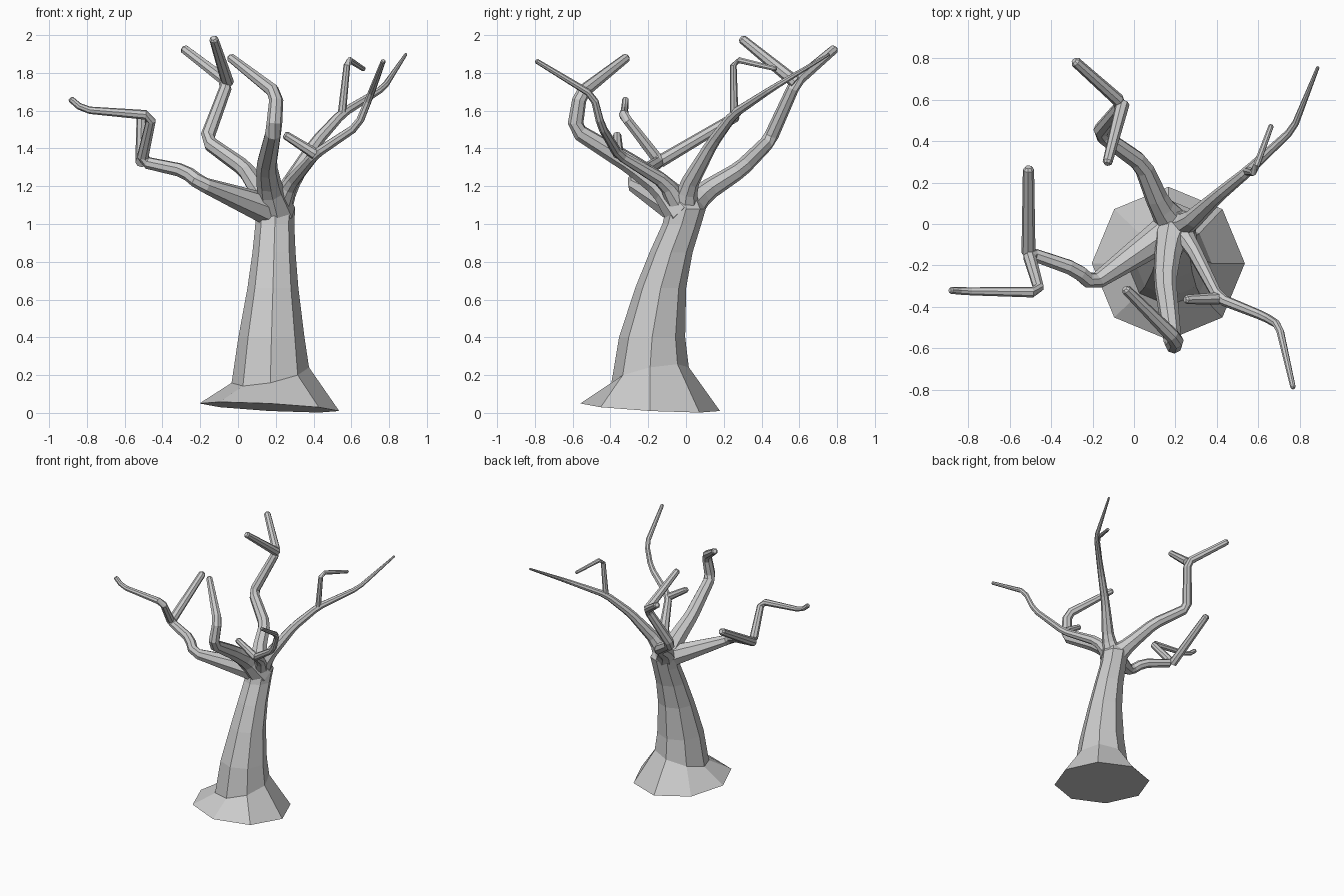
import bpy, bmesh, math
from mathutils import Vector

if "Cube" in bpy.data.objects:
    bpy.data.objects.remove(bpy.data.objects["Cube"])

SIDES = 8
HUB = (0.2, -0.01, 1.06)  # crown point where all limbs meet


def octagon(center, u, v, r):
    angles = [math.tau * k / SIDES for k in range(SIDES)]
    return [center + r * (u * math.cos(a) + v * math.sin(a)) for a in angles]


def skin_rings(name, rings):
    """Join octagonal rings into a closed, flat-shaded tube."""
    bm = bmesh.new()
    loops = [[bm.verts.new(p) for p in ring] for ring in rings]
    for a, b in zip(loops, loops[1:]):
        for i in range(SIDES):
            j = (i + 1) % SIDES
            bm.faces.new((a[i], a[j], b[j], b[i]))
    bm.faces.new(loops[0][::-1])
    bm.faces.new(loops[-1])
    bmesh.ops.recalc_face_normals(bm, faces=bm.faces)
    mesh = bpy.data.meshes.new(name)
    bm.to_mesh(mesh)
    bm.free()
    bpy.context.collection.objects.link(bpy.data.objects.new(name, mesh))


def trunk(profile, tilts):
    """Height/radius profile along a line that leans back more with height."""
    rings = []
    for i, (z, r) in enumerate(profile):
        lean = max(0, (z - 0.2) / 0.85) ** 2
        center = Vector((0.165 + 0.03 * z, 0.19 * (min(lean, 1) - 1), z))
        tilt = tilts[i] if i < len(tilts) else 0
        rings.append(octagon(center, Vector((1, 0, tilt)), Vector((0, 1, tilt)), r))
    skin_rings("trunk", rings)


def branch(name, start, r0, r1, nodes, flare=0.0):
    """Sweep an octagon tapering r0 to r1, flared at the root, corners cut."""
    pts = [Vector(start)] + [Vector(n) for n in nodes]
    # cut each bend into two rings, and chamfer the tip
    path = [pts[0]]
    for a, p, b in zip(pts, pts[1:], pts[2:]):
        for q in (a, b):
            path.append(p + (q - p).normalized() * min(0.035, (q - p).length * 0.3))
    path += [pts[-1] + (pts[-2] - pts[-1]).normalized() * r1 * 0.5, pts[-1]]
    # arc length drives the taper
    dist = [0.0]
    for a, b in zip(path, path[1:]):
        dist.append(dist[-1] + (b - a).length)
    rings, side = [], None
    for i, p in enumerate(path):
        t = (path[min(i + 1, len(path) - 1)] - path[max(i - 1, 0)]).normalized()
        side = side or t.orthogonal()
        side = (side - t * side.dot(t)).normalized()
        r = r0 + (r1 - r0) * dist[i] / dist[-1] + flare * math.exp(-dist[i] / 0.12)
        if i == len(path) - 1:
            r *= 0.6
        rings.append(octagon(p, side, t.cross(side), r))
    skin_rings(name, rings)
    return pts


def limb(name, r0, r1, *nodes):
    return branch(name, HUB, r0, r1, nodes, flare=0.04)


# Flared trunk with a slightly tilted foot
trunk([(0.03, 0.37), (0.2, 0.205), (0.4, 0.175), (0.66, 0.135),
       (0.85, 0.114), (1.0, 0.103), (1.08, 0.105), (1.16, 0.06)],
      [-0.054, 0.2])

# Back limb, forked at its top
back = limb("back_limb", 0.052, 0.025, (0.12, 0.1, 1.17), (0.04, 0.29, 1.29),
            (-0.17, 0.44, 1.44), (-0.055, 0.58, 1.75), (-0.29, 0.79, 1.93))
branch("back_twig", back[4], 0.034, 0.024, [(-0.13, 0.29, 1.985)])

# Right back limb with a bent twig
right_back = limb("right_back_limb", 0.044, 0.008, (0.27, 0.01, 1.2),
                  (0.41, 0.14, 1.43), (0.55, 0.255, 1.585),
                  (0.77, 0.46, 1.72), (0.89, 0.76, 1.9))
branch("right_back_twig", right_back[3], 0.022, 0.013,
       [(0.58, 0.25, 1.875), (0.665, 0.48, 1.82)])

# Right front limb with a short spur
right_front = limb("right_front_limb", 0.036, 0.013, (0.28, -0.11, 1.22),
                   (0.41, -0.36, 1.37), (0.635, -0.45, 1.52),
                   (0.7, -0.49, 1.68), (0.77, -0.795, 1.865))
branch("right_front_spur", right_front[2], 0.03, 0.022, [(0.245, -0.365, 1.475)])

# Front limb hooking back over the trunk
limb("front_limb", 0.066, 0.024, (0.165, -0.13, 1.2), (0.15, -0.28, 1.31),
     (0.19, -0.59, 1.5), (0.205, -0.56, 1.69), (-0.045, -0.31, 1.885))

# Long left limb with a twig running backwards
left = limb("left_limb", 0.05, 0.017, (-0.2, -0.29, 1.215), (-0.28, -0.22, 1.28),
            (-0.51, -0.14, 1.33), (-0.455, -0.33, 1.575),
            (-0.82, -0.325, 1.605), (-0.89, -0.32, 1.665))
branch("left_twig", left[3], 0.034, 0.027, [(-0.51, 0.275, 1.575)])
